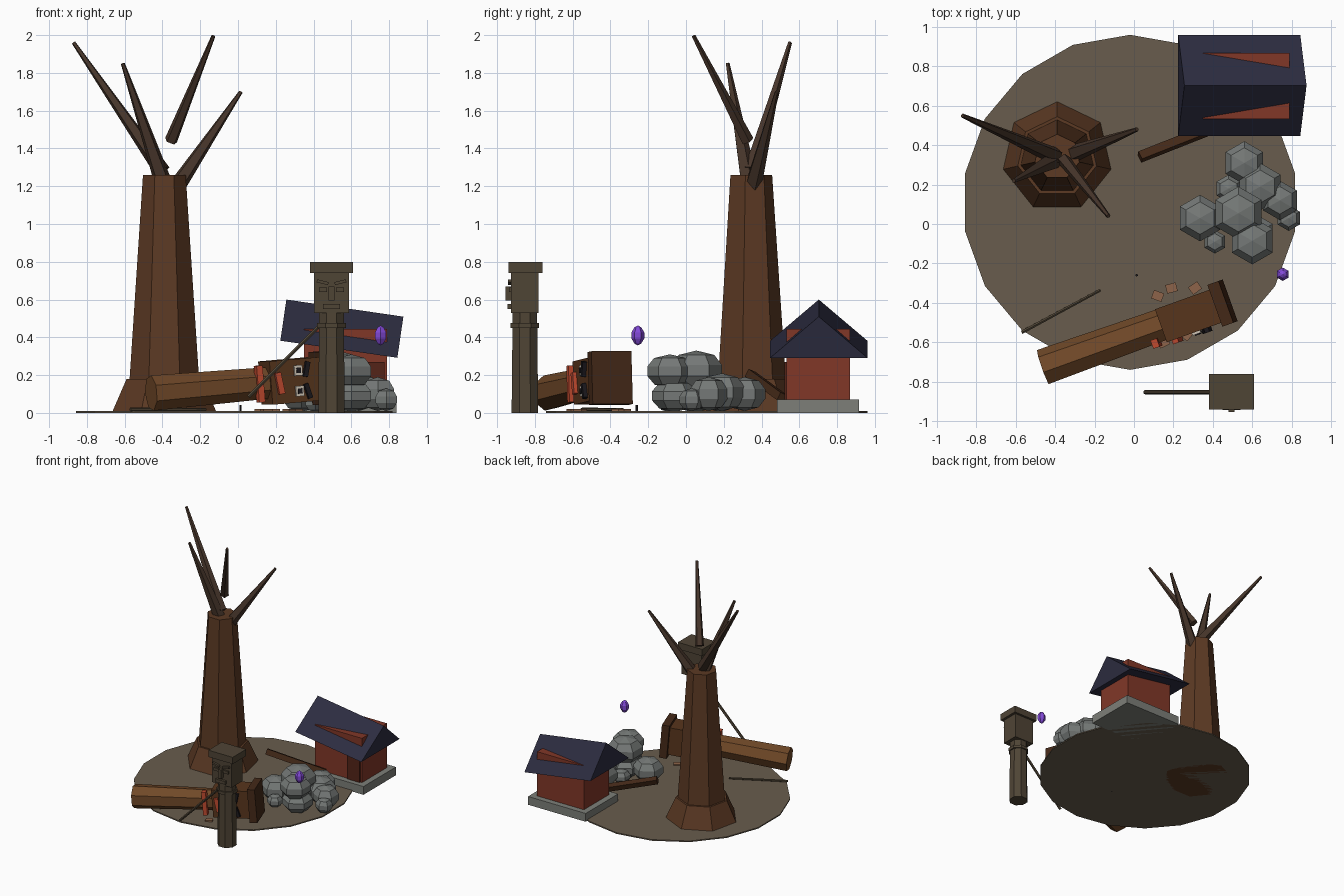
import bpy, bmesh
from math import pi, sin, cos, radians
from mathutils import Matrix, Vector

if "Cube" in bpy.data.objects:
    bpy.data.objects.remove(bpy.data.objects["Cube"])

I = Matrix.Identity(4)


def material(name, r, g, b):
    m = bpy.data.materials.new(name)
    m.diffuse_color = tuple((c / 255) ** 2.2 for c in (r, g, b)) + (1,)
    m.use_nodes = True
    m.node_tree.nodes["Principled BSDF"].inputs["Base Color"].default_value = m.diffuse_color
    return m


BARK = material("bark", 92, 60, 40)
BRANCH = material("branch_bark", 72, 56, 46)
LOG = material("log_wood", 112, 74, 44)
HEAD = material("carved_wood", 88, 56, 34)
DARK = material("dark_wood", 70, 45, 30)
POST = material("weathered_wood", 80, 70, 56)
EARTH = material("earth", 104, 93, 78)
WALL = material("red_wall", 128, 58, 44)
DOOR = material("door", 84, 40, 30)
ROOF = material("roof", 48, 48, 66)
STONE = material("stone", 124, 126, 120)
ROCK = material("rock", 116, 120, 118)
RED = material("red_paint", 190, 75, 50)
WHITE = material("white_paint", 205, 195, 180)
BLACK = material("black_paint", 32, 30, 34)
CHIP = material("wood_chip", 140, 100, 75)
GEM = material("gem", 130, 75, 215)


def finish(name, bm, mat, mtx=I):
    bmesh.ops.remove_doubles(bm, verts=bm.verts, dist=1e-5)
    bmesh.ops.recalc_face_normals(bm, faces=bm.faces)
    bm.transform(mtx)
    me = bpy.data.meshes.new(name)
    bm.to_mesh(me)
    bm.free()
    me.materials.append(mat)
    ob = bpy.data.objects.new(name, me)
    bpy.context.collection.objects.link(ob)
    return ob


def lathe(name, rings, n, mat, mtx=I, phase=pi / 2):
    """Faceted solid from (z, radius) rings; radius 0 makes a pole."""
    bm = bmesh.new()
    loops = []
    for z, r in rings:
        if r == 0:
            loops.append([bm.verts.new((0, 0, z))] * n)
        else:
            loops.append([bm.verts.new((r * cos(phase + 2 * pi * i / n),
                                        r * sin(phase + 2 * pi * i / n), z)) for i in range(n)])
    for a, b in zip(loops, loops[1:]):
        for i in range(n):
            j = (i + 1) % n
            bm.faces.new(list(dict.fromkeys((a[i], a[j], b[j], b[i]))))
    if rings[0][1]:
        bm.faces.new(loops[0][::-1])
    if rings[-1][1]:
        bm.faces.new(loops[-1])
    return finish(name, bm, mat, mtx)


def rod(name, p0, p1, r0, r1, n, mat, mtx=I, phase=pi / 2):
    p0, p1 = Vector(p0), Vector(p1)
    d = p1 - p0
    q = Vector((0, 0, 1)).rotation_difference(d).to_matrix().to_4x4()
    return lathe(name, [(0, r0), (d.length, r1)], n, mat, mtx @ Matrix.Translation(p0) @ q, phase)


def box(name, c, size, mat, mtx=I, rot=0, axis='Z'):
    bm = bmesh.new()
    bmesh.ops.create_cube(bm, size=1)
    m = Matrix.Translation(c) @ Matrix.Rotation(radians(rot), 4, axis) @ Matrix.Diagonal((*size, 1))
    return finish(name, bm, mat, mtx @ m)


def at(x, y, z=0):
    return Matrix.Translation((x, y, z))


# Ground disc
lathe("ground", [(0, .85), (.01, .85)], 18, EARTH, at(-.02, .11))

# Dead tree
lathe("root_flare", [(0, .285), (.18, .205)], 7, BARK, at(-.39, .34))
lathe("trunk", [(.01, .2), (1.26, .116)], 7, BARK, at(-.39, .34))
branches = [((-.40, .345, 1.28), (-.87, .55, 1.96), .045),
            ((-.39, .335, 1.20), (-.61, .22, 1.85), .05),
            ((-.355, .325, 1.44), (-.13, .04, 1.995), .035),
            ((-.33, .35, 1.19), (.015, .48, 1.70), .048)]
for i, (a, b, r) in enumerate(branches):
    rod(f"branch_{i + 1}", a, b, r, .011, 5, BRANCH)

# Hut with slipped roof
box("hut_foundation", (.57, .698, .035), (.54, .435, .07), STONE)
box("hut_walls", (.57, .70, .255), (.44, .335, .38), WALL)
box("hut_door", (.715, .53, .17), (.12, .015, .2), DOOR)
bm = bmesh.new()
ends = [[bm.verts.new((x, y, z)) for y, z in ((-.257, 0), (.257, 0), (0, .22))] for x in (-.313, .313)]
bm.faces.new(ends[0])
bm.faces.new(ends[1])
for i in range(3):
    j = (i + 1) % 3
    bm.faces.new((ends[0][i], ends[0][j], ends[1][j], ends[1][i]))
finish("hut_roof", bm, ROOF, at(.534, .703, .337) @ Matrix.Rotation(radians(8.3), 4, 'Y'))
# Fallen beam leaning on the hut
rod("fallen_beam", (.03, .34, .205), (.46, .51, .08), .032, .032, 4, DARK, phase=pi / 4)

# Rock pile
rocks = [(.56, .31, .10, .11, .09), (.64, .19, .11, .12, .10), (.74, .12, .10, .10, .09),
         (.335, .03, .10, .118, .095), (.53, .055, .225, .135, .105), (.60, -.085, .22, .12, .09),
         (.60, -.06, .09, .12, .085), (.41, -.09, .055, .06, .05), (.785, .03, .07, .065, .06),
         (.48, .18, .06, .07, .055), (.52, .06, .09, .12, .085)]
for i, (x, y, z, r, h) in enumerate(rocks):
    lathe(f"rock_{i + 1}", [(-h, 0), (-.78 * h, .68 * r), (-.28 * h, r), (.28 * h, r),
                            (.78 * h, .7 * r), (h, 0)], 6, ROCK, at(x, y, z))

# Floating gem
lathe("gem", [(-.053, 0), (-.043, .018), (-.016, .034), (.016, .034), (.043, .018), (.053, 0)],
      6, GEM, at(.755, -.255, .41))

# Standing carved post
P = at(.495, -.853)
lathe("post_shaft", [(0, .076), (.55, .07)], 8, POST, P, pi / 8)
lathe("post_collar", [(.45, .082), (.475, .082)], 8, POST, P, pi / 8)
box("post_head", (0, 0, .64), (.185, .145, .22), POST, P)
box("post_cap", (0, .002, .77), (.228, .18, .057), POST, P)
for s, side in ((-1, "left"), (1, "right")):
    box(f"post_brow_{side}", (s * .047, -.078, .692), (.062, .022, .016), POST, P, s * -14, 'Y')
    box(f"post_eye_{side}", (s * .045, -.076, .652), (.044, .018, .024), POST, P)
box("post_nose", (0, -.085, .632), (.03, .034, .075), POST, P)
box("post_mouth", (0, -.08, .563), (.09, .024, .026), POST, P)
rod("leaning_staff", (.055, -.853, .085), (.43, -.853, .46), .011, .011, 6, POST)

# Fallen carved post: local x runs along the post, face towards local -y
F = at(-.46, -.73, .105) @ Matrix.Rotation(radians(19.7), 4, 'Z') @ Matrix.Rotation(radians(-4.7), 4, 'Y')
rod("fallen_shaft", (0, 0, 0), (.68, 0, 0), .096, .085, 7, LOG, F)
box("fallen_head", (.795, 0, 0), (.30, .178, .23), HEAD, F)
box("fallen_cap", (.97, .003, 0), (.06, .225, .28), DARK, F)
box("fallen_mouth", (.585, -.075, 0), (.034, .045, .195), RED, F)
box("fallen_nose", (.69, -.095, -.005), (.032, .03, .115), RED, F, -8, 'Y')
for s, side in ((-1, "lower"), (1, "upper")):
    box(f"fallen_eye_{side}", (.80, -.092, s * .055), (.045, .018, .055), WHITE, F)
    box(f"fallen_pupil_{side}", (.80, -.1, s * .055), (.024, .014, .028), BLACK, F)
    box(f"fallen_brow_{side}", (.845, -.097, s * .058), (.024, .03, .08), BLACK, F, s * 15, 'Y')

# Stick, peg and wood chips on the ground
rod("ground_stick", (-.57, -.55, .018), (-.17, -.335, .018), .01, .008, 6, POST)
rod("peg", (.013, -.26, 0), (.013, -.26, .042), .007, .007, 6, BLACK)
chips = [(.19, -.325, 15), (.31, -.325, 35), (.12, -.365, -20), (.15, -.60, 25), (.27, -.56, 50)]
for i, (x, y, a) in enumerate(chips):
    box(f"wood_chip_{i + 1}", (x, y, .015), (.055, .045, .012), CHIP, rot=a)
